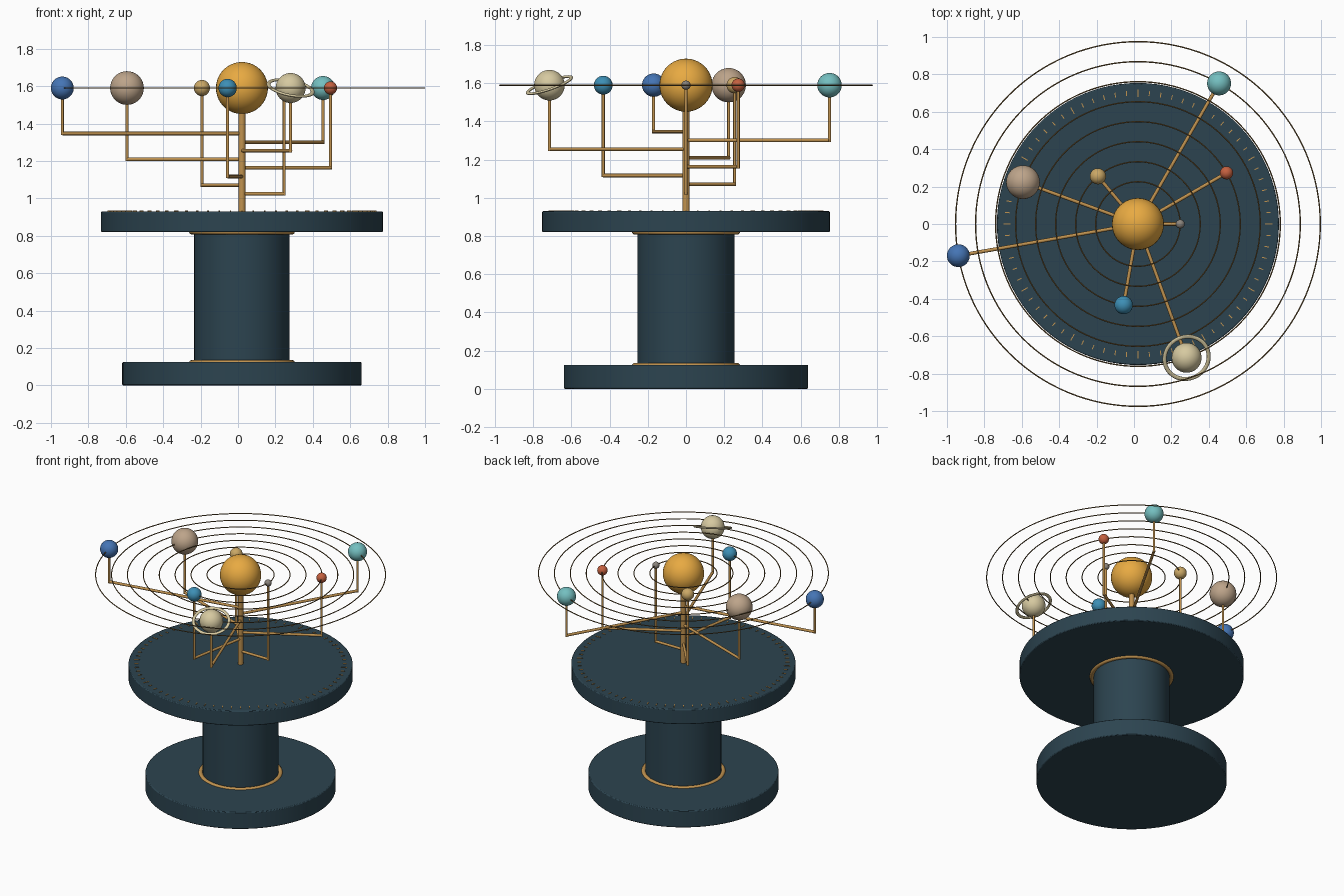
import bpy
from math import cos, sin, radians, tau
from mathutils import Vector

if "Cube" in bpy.data.objects:
    bpy.data.objects.remove(bpy.data.objects["Cube"], do_unlink=True)

CX = 0.021        # turning axis, offset so the overhanging planet fits
ORBIT_Z = 1.59    # height of the sun, planets and orbit hoops


def material(name, hex_colour):
    srgb = [int(hex_colour[i:i + 2], 16) / 255 for i in (0, 2, 4)]
    colour = [c / 12.92 if c < 0.04 else ((c + 0.055) / 1.055) ** 2.4 for c in srgb] + [1]
    mat = bpy.data.materials.new(name)
    mat.use_nodes = True
    mat.diffuse_color = colour
    bsdf = mat.node_tree.nodes["Principled BSDF"]
    bsdf.inputs["Base Color"].default_value = colour
    bsdf.inputs["Roughness"].default_value = 0.5
    return mat


def finish(name, mat):
    obj = bpy.context.object
    obj.name = name
    obj.data.materials.append(mat)
    bpy.ops.object.shade_smooth_by_angle(angle=radians(40))
    return obj


def disc(name, radius, bottom, top, mat, bevel=0.0):
    bpy.ops.mesh.primitive_cylinder_add(vertices=96, radius=radius, depth=top - bottom,
                                        location=(CX, 0, (bottom + top) / 2))
    obj = finish(name, mat)
    if bevel:
        mod = obj.modifiers.new("edge", "BEVEL")
        mod.width, mod.segments = bevel, 2
    return obj


def rod(name, start, end, radius, mat):
    axis = end - start
    bpy.ops.mesh.primitive_cylinder_add(vertices=16, radius=radius, depth=axis.length,
                                        location=(start + end) / 2,
                                        rotation=axis.to_track_quat("Z", "Y").to_euler())
    return finish(name, mat)


def ball(name, radius, location, mat):
    bpy.ops.mesh.primitive_uv_sphere_add(segments=40, ring_count=20, radius=radius,
                                         location=location)
    return finish(name, mat)


def hoop(name, major, minor, location, mat, sides=8, rotation=(0, 0, 0)):
    bpy.ops.mesh.primitive_torus_add(major_segments=128, minor_segments=sides,
                                     major_radius=major, minor_radius=minor,
                                     location=location, rotation=rotation)
    return finish(name, mat)


slate = material("slate_blue", "2C4450")
brass = material("brass", "C0924F")
dark_brass = material("dark_brass", "7D6238")
gold = material("sun_gold", "E8AA42")
cream = material("cream", "D6C9A0")

# Pedestal and table
disc("base", 0.64, 0, 0.125, slate, 0.006)
disc("column", 0.255, 0.12, 0.825, slate)
disc("table", 0.754, 0.82, 0.93, slate, 0.006)
for name, z in (("lower_collar", 0.121), ("upper_collar", 0.822)):
    hoop(name, 0.268, 0.015, (CX, 0, z), brass, 12)

# Graduation marks around the table top
for i in range(72):
    a = tau * i / 72
    length = 0.04 if i % 6 == 0 else 0.025
    bpy.ops.mesh.primitive_cube_add(size=1, rotation=(0, 0, a),
                                    location=(CX + 0.7 * cos(a), 0.7 * sin(a), 0.931))
    mark = finish(f"graduation_mark_{i + 1}", brass)
    mark.scale = (length, 0.005, 0.006)

# Central spindle and sun
rod("spindle", Vector((CX, 0, 0.92)), Vector((CX, 0, ORBIT_Z)), 0.019, brass)
ball("sun", 0.139, (CX, 0, ORBIT_Z), gold)

# Planets from the inside out: bearing in degrees, radius, material
planets = [
    (0, 0.024, material("grey", "8C857D")),
    (130, 0.043, material("tan", "CBA866")),
    (260, 0.049, material("ocean_blue", "3D8FB5")),
    (30, 0.035, material("rust", "C4603F")),
    (160, 0.09, material("beige", "BDA48A")),
    (290, 0.08, cream),
    (60, 0.064, material("pale_teal", "74BFC0")),
    (190, 0.061, material("deep_blue", "4575B5")),
]
for i, (bearing, size, mat) in enumerate(planets):
    number = i + 1
    orbit = 0.226 + 0.107 * i
    arm_z = 1.025 + 0.046 * i
    a = radians(bearing)
    x, y = CX + orbit * cos(a), orbit * sin(a)
    elbow = Vector((x, y, arm_z))
    centre = Vector((x, y, ORBIT_Z))
    hoop(f"orbit_hoop_{number}", orbit, 0.0035, (CX, 0, ORBIT_Z), dark_brass)
    rod(f"arm_{number}", Vector((CX, 0, arm_z)), elbow, 0.0095, brass)
    rod(f"post_{number}", elbow - Vector((0, 0, 0.009)), centre, 0.008, brass)
    ball(f"planet_{number}", size, centre, mat)
    if number == 6:
        ring = hoop("planet_ring", 0.12, 0.011, centre, cream, 12,
                    (radians(19), radians(11), 0))
        ring.scale.z = 0.6
